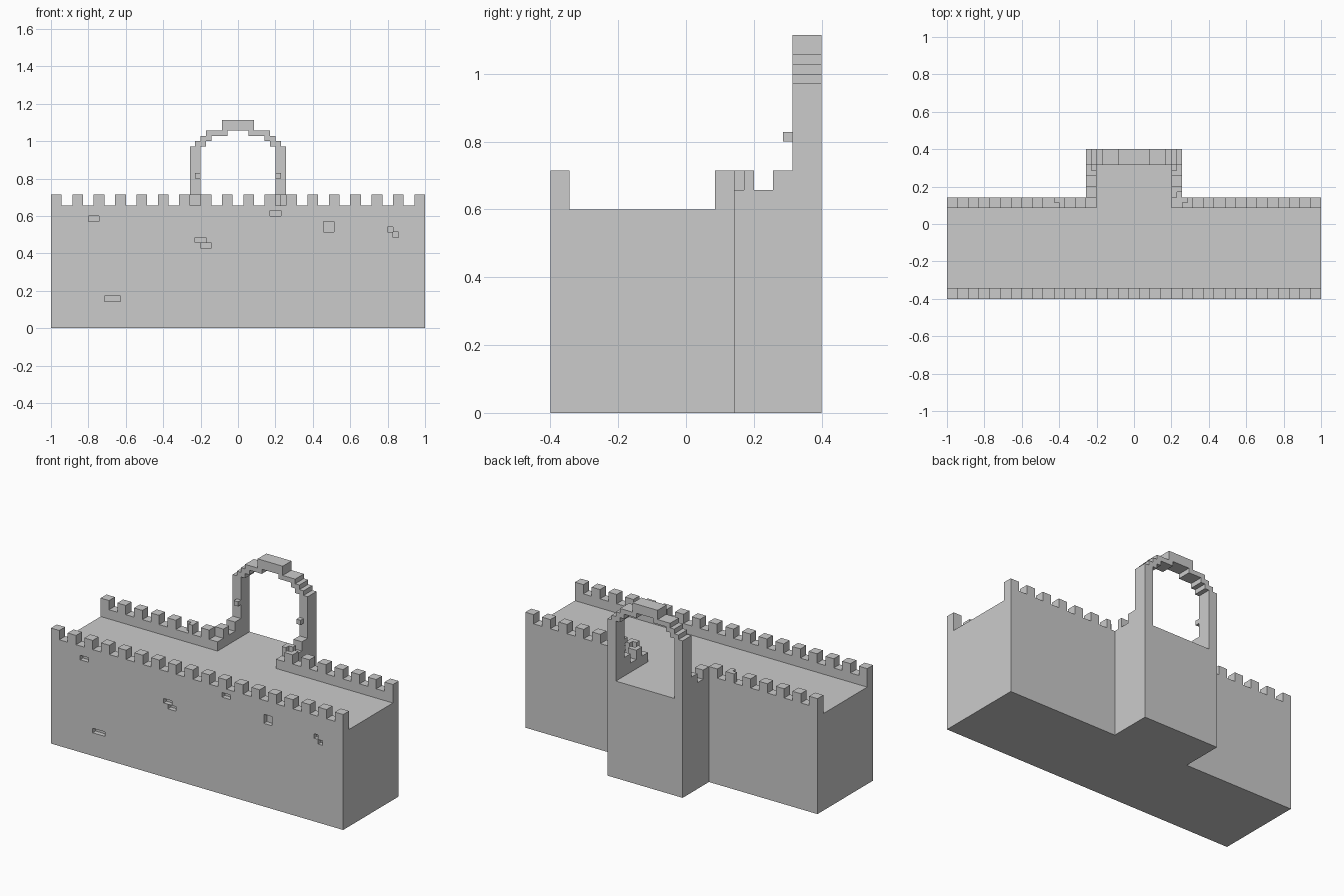
import bpy, bmesh

if "Cube" in bpy.data.objects:
    bpy.data.objects.remove(bpy.data.objects["Cube"])

U = 1 / 35  # one block of the building grid


def obj_from(bm, name):
    bmesh.ops.recalc_face_normals(bm, faces=bm.faces)
    me = bpy.data.meshes.new(name)
    bm.to_mesh(me)
    bm.free()
    ob = bpy.data.objects.new(name, me)
    bpy.context.collection.objects.link(ob)
    return ob


def prism(name, pts, axis, lo, hi):
    """Extrude a 2D profile (in blocks) along an axis from lo to hi."""
    place = {'x': lambda a, b, t: (t, a, b),
             'y': lambda a, b, t: (a, t, b),
             'z': lambda a, b, t: (a, b, t)}[axis]
    bm = bmesh.new()
    vs = [bm.verts.new([c * U for c in place(a, b, lo)]) for a, b in pts]
    face = bm.faces.new(vs)
    step = [c * U for c in place(0, 0, hi - lo)]
    ext = bmesh.ops.extrude_face_region(bm, geom=[face], use_keep_orig=True)
    top = [e for e in ext['geom'] if isinstance(e, bmesh.types.BMVert)]
    bmesh.ops.translate(bm, verts=top, vec=step)
    return obj_from(bm, name)


def cutter(name, boxes):
    """Hidden cutter made of boxes (x0, x1, y0, y1, z0, z1) in blocks."""
    bm = bmesh.new()
    for x0, x1, y0, y1, z0, z1 in boxes:
        new = bmesh.ops.create_cube(bm, size=1)['verts']
        for v in new:
            v.co = [(lo if c < 0 else hi) * U for c, lo, hi in
                    zip(v.co, (x0, y0, z0), (x1, y1, z1))]
    ob = obj_from(bm, name)
    ob.hide_render = True
    ob.hide_set(True)
    return ob


def carve(ob, tool):
    m = ob.modifiers.new("chips", 'BOOLEAN')
    m.operation = 'DIFFERENCE'
    m.solver = 'EXACT'
    m.use_self = True
    m.object = tool


def crenellation(x0, x1):
    """Parapet profile with merlons and gaps two blocks wide."""
    pts = [(x1, 21), (x0, 21)]
    for x in range(x0, x1, 4):
        pts += [(x, 23), (x, 25), (x + 2, 25), (x + 2, 23)]
    pts = [p for p in pts if p not in ((x0, 23), (x1, 23))]
    return pts


# T-shaped wall body with the rear bay
body = prism("wall_body", [(-35, -14), (35, -14), (35, 5), (9, 5), (9, 14),
                           (-9, 14), (-9, 5), (-35, 5)], 'z', 0, 21)

# Parapets
front = prism("front_parapet", crenellation(-35, 35), 'y', -14, -12)
back_left = prism("back_parapet_left", crenellation(-35, -9), 'y', 3, 5)
back_right = prism("back_parapet_right", crenellation(9, 35), 'y', 3, 5)

# Side walls of the bay
side = [(3, 21), (11, 21), (11, 25), (9, 25), (9, 23), (7, 23),
        (7, 25), (5, 25), (5, 23), (3, 23)]
bay_left = prism("bay_wall_left", side, 'x', -9, -7)
bay_right = prism("bay_wall_right", side, 'x', 7, 9)

# Stepped arch
half = [(3, 39), (3, 37), (6, 37), (6, 36), (7, 36), (7, 35), (8, 35), (8, 34),
        (9, 34), (9, 21), (7, 21), (7, 34), (6, 34), (6, 35), (5, 35), (5, 36),
        (2, 36), (2, 37)]
prism("arch", half + [(-x, z) for x, z in reversed(half)], 'y', 11, 14)

# Small brackets on the arch legs
for s, side_name in ((-1, "left"), (1, "right")):
    prism("bracket_" + side_name,
          [(7 * s, 28), (8 * s, 28), (8 * s, 29), (7 * s, 29)], 'y', 10, 11)

# Missing stones in the front face
holes = [(-28, -26, 20, 21), (-8, -6, 16, 17), (-7, -5, 15, 16), (16, 18, 18, 20),
         (28, 29, 18, 19), (29, 30, 17, 18), (-25, -22, 5, 6)]
# keep the topmost hole just under the body's upper face
carve(body, cutter("face_chips", [(a, b, -15, -13, c, d - 0.02) for a, b, c, d in holes]))
carve(front, cutter("parapet_chip", [(6, 8, -15, -13, 20.9, 22)]))

# Broken merlon corners
carve(back_left, cutter("merlon_chip_left", [(-15.01, -14, 2.9, 4, 23, 26)]))
carve(back_right, cutter("merlon_chip_right", [(8.9, 10, 4, 5.1, 23, 26)]))
carve(bay_right, cutter("bay_chip", [(8, 9.1, 4.9, 6, 23, 26)]))
